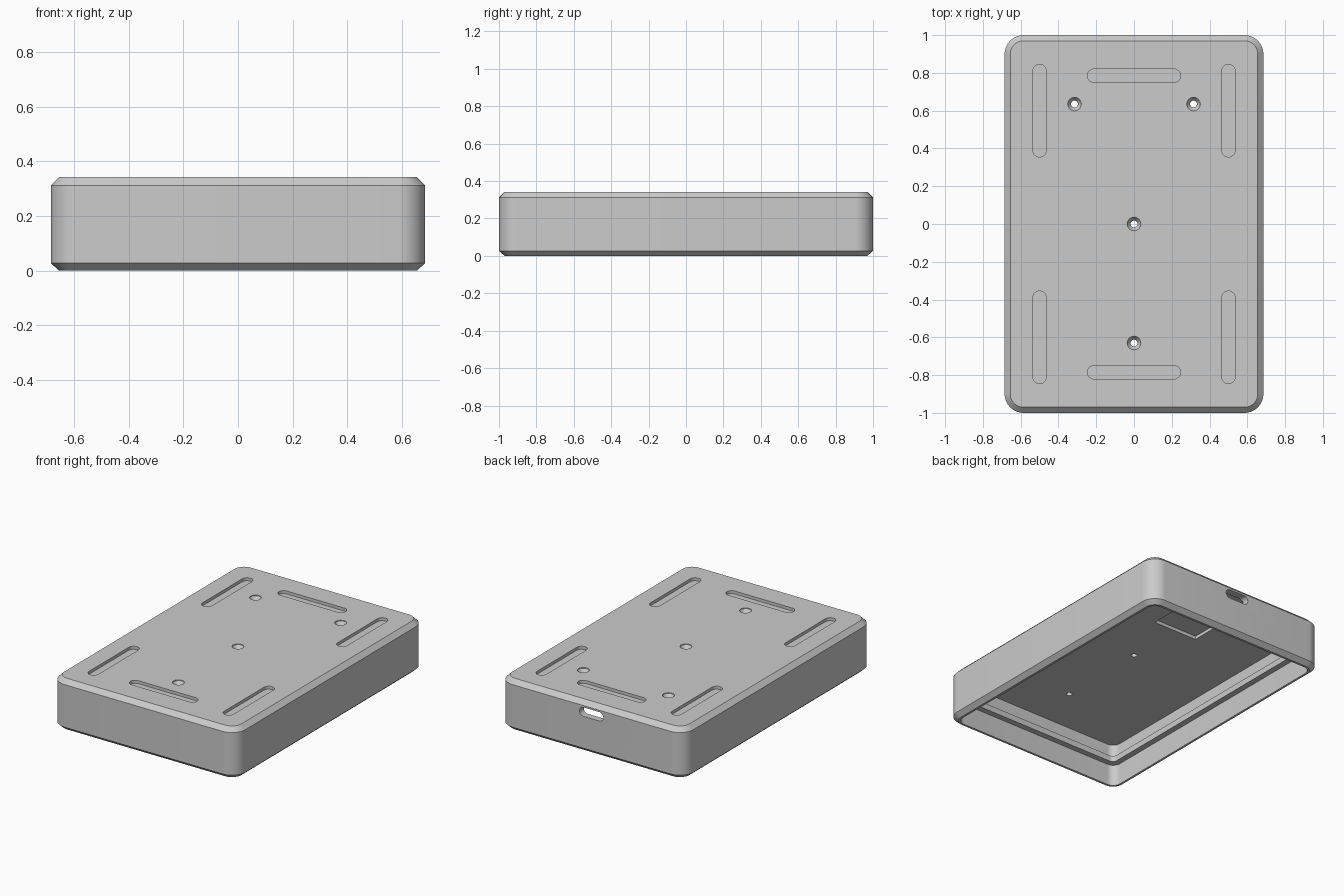
import bpy, bmesh
from math import pi, sin, cos
from mathutils import Matrix

cube = bpy.data.objects.get("Cube")
if cube:
    bpy.data.objects.remove(cube, do_unlink=True)

HALF_X, HALF_Y, TOP, CORNER = 0.685, 1.0, 0.342, 0.1

grey = bpy.data.materials.new("plain grey")
grey.use_nodes = True
grey.diffuse_color = (0.6, 0.6, 0.6, 1)
grey.node_tree.nodes["Principled BSDF"].inputs["Base Color"].default_value = (0.6, 0.6, 0.6, 1)


def rounded_ring(bm, hx, hy, r, z, steps=10):
    """Ring of vertices around a rounded rectangle."""
    ring = []
    for i, (sx, sy) in enumerate([(1, 1), (-1, 1), (-1, -1), (1, -1)]):
        for k in range(steps + 1):
            a = (i + k / steps) * pi / 2
            ring.append(bm.verts.new((sx * (hx - r) + r * cos(a),
                                      sy * (hy - r) + r * sin(a), z)))
    return ring


def loft(name, sections, matrix=Matrix()):
    """Closed solid through (half x, half y, radius, z) sections."""
    bm = bmesh.new()
    rings = [rounded_ring(bm, *s) for s in sections]
    for a, b in zip(rings, rings[1:]):
        for i in range(len(a)):
            j = (i + 1) % len(a)
            bm.faces.new((a[i], a[j], b[j], b[i]))
    bm.faces.new(rings[0])
    bm.faces.new(rings[-1])
    bmesh.ops.remove_doubles(bm, verts=bm.verts, dist=1e-5)
    bmesh.ops.recalc_face_normals(bm, faces=bm.faces)
    bm.transform(matrix)
    mesh = bpy.data.meshes.new(name)
    bm.to_mesh(mesh)
    bm.free()
    mesh.materials.append(grey)
    obj = bpy.data.objects.new(name, mesh)
    bpy.context.collection.objects.link(obj)
    return obj


def prism(name, x, y, hx, hy, r, z0, z1):
    return loft(name, [(hx, hy, r, z0), (hx, hy, r, z1)], Matrix.Translation((x, y, 0)))


# Shell: inner ceiling, retaining rib, open rim, chamfered outside, top
profile = [(0.045, 0.29), (0.045, 0.185), (0.085, 0.185), (0.085, 0.145),
           (0.045, 0.145), (0.045, 0), (0.03, 0), (0, 0.027),
           (0, TOP - 0.03), (0.03, TOP)]
shell = loft("enclosure_shell",
             [(HALF_X - t, HALF_Y - t, max(CORNER - t, 0.03), z) for t, z in profile])

cutters = []

# Shallow slots in the top
floor, over = TOP - 0.02, TOP + 0.1
for sy in (-1, 1):
    cutters.append(prism("end_slot", 0, sy * 0.785, 0.247, 0.035, 0.035, floor, over))
    for sx in (-1, 1):
        cutters.append(prism("side_slot", sx * 0.5, sy * 0.6, 0.035, 0.245, 0.035, floor, over))

# Countersunk screw holes
for x, y in [(-0.315, 0.635), (0.315, 0.635), (0, 0), (0, -0.63)]:
    cutters.append(loft("screw_hole",
                        [(r, r, r, z) for r, z in [(0.018, 0.2), (0.018, TOP - 0.03),
                                                   (0.036, TOP - 0.005), (0.036, over)]],
                        Matrix.Translation((x, y, 0))))

# Connector pocket in the ceiling and port through the back wall
cutters.append(prism("connector_pocket", 0, 0.675, 0.165, 0.275, 0.004, 0.25, 0.312))
cutters.append(loft("port_opening", [(0.088, 0.03, 0.03, -0.1), (0.088, 0.03, 0.03, 0.1)],
                    Matrix.Translation((0, 1, 0.27)) @ Matrix.Rotation(pi / 2, 4, "X")))

for cutter in cutters:
    cutter.hide_render = True
    mod = shell.modifiers.new(cutter.name, "BOOLEAN")
    mod.operation = "DIFFERENCE"
    mod.solver = "EXACT"
    mod.object = cutter

# Bake the cuts, then drop the cutters
depsgraph = bpy.context.evaluated_depsgraph_get()
baked = bpy.data.meshes.new_from_object(shell.evaluated_get(depsgraph))
shell.modifiers.clear()
shell.data = baked
for cutter in cutters:
    bpy.data.objects.remove(cutter, do_unlink=True)

bpy.ops.object.select_all(action="DESELECT")
shell.select_set(True)
bpy.context.view_layer.objects.active = shell
bpy.ops.object.shade_smooth_by_angle(angle=pi / 6)
